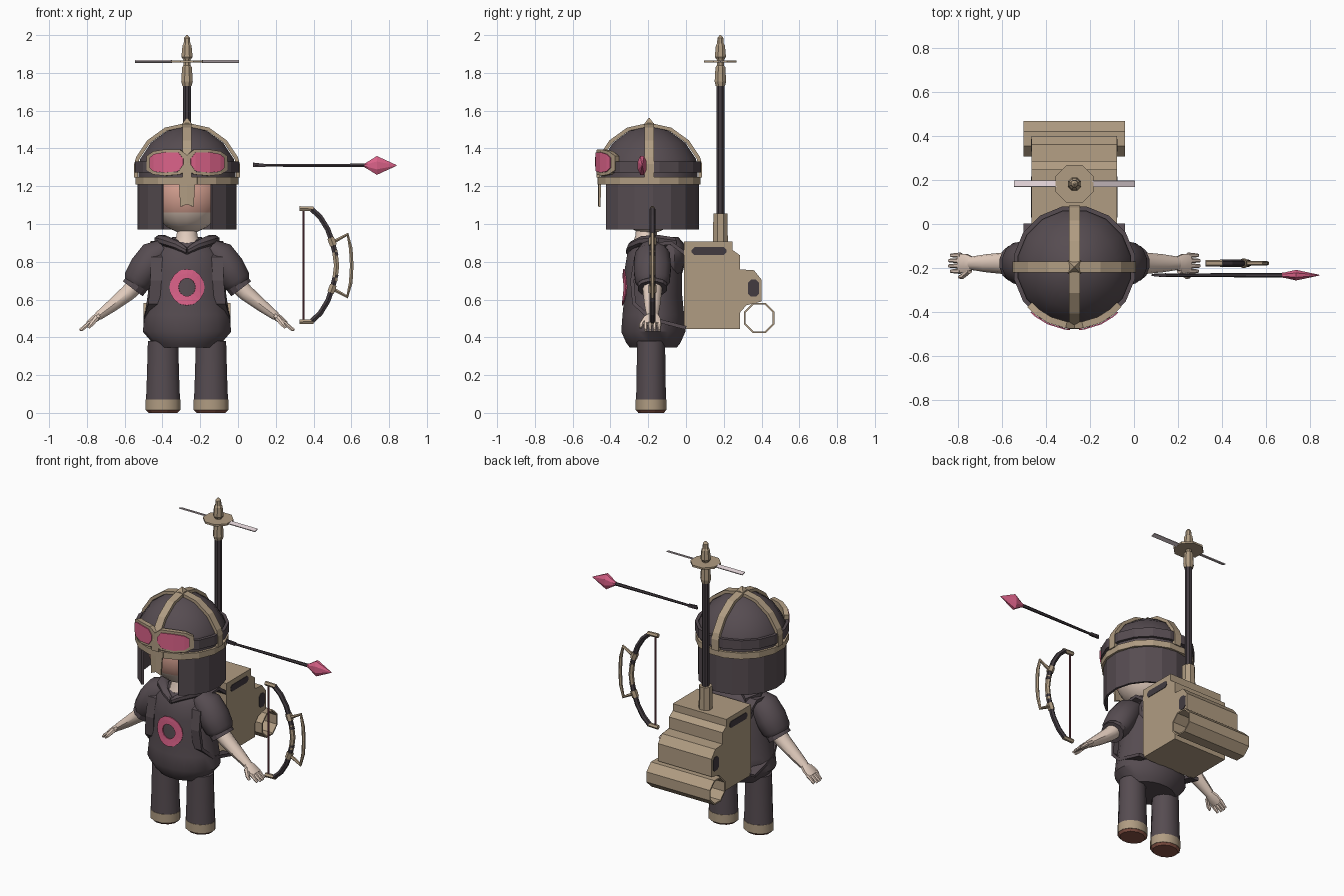
import bpy, bmesh, math
from mathutils import Vector

if "Cube" in bpy.data.objects:
    bpy.data.objects.remove(bpy.data.objects["Cube"])

X, Y, Z = Vector((1, 0, 0)), Vector((0, 1, 0)), Vector((0, 0, 1))
CX = -0.27      # figure's centre line
HY = -0.195     # helmet axis


def mat(name, r, g, b):
    m = bpy.data.materials.new(name)
    lin = [((c / 255 + 0.055) / 1.055) ** 2.4 for c in (r, g, b)]
    m.diffuse_color = (*lin, 1)
    m.use_nodes = True
    m.node_tree.nodes["Principled BSDF"].inputs["Base Color"].default_value = m.diffuse_color
    return m


DARK = mat("charcoal_cloth", 86, 76, 81)
BLACK = mat("dark_metal", 66, 59, 64)
TAN = mat("tan", 176, 156, 130)
SKIN = mat("skin", 230, 208, 193)
BLUSH = mat("blush_skin", 218, 164, 148)
PINK = mat("pink", 219, 98, 137)
SOLE = mat("sole_brown", 136, 84, 70)
BLADE = mat("pale_blade", 222, 208, 212)
STRING = mat("maroon_string", 120, 68, 80)


def finish(name, bm, *mats, smooth=False, thick=0, normals=True):
    if normals:
        bmesh.ops.recalc_face_normals(bm, faces=bm.faces)
    me = bpy.data.meshes.new(name)
    bm.to_mesh(me)
    bm.free()
    for m in mats:
        me.materials.append(m)
    if smooth:
        me.shade_smooth()
        me.set_sharp_from_angle(angle=math.radians(40))
    ob = bpy.data.objects.new(name, me)
    bpy.context.collection.objects.link(ob)
    if thick:
        mod = ob.modifiers.new("thickness", 'SOLIDIFY')
        mod.thickness, mod.offset = thick, 0
    return ob


def sweep(name, pts, radii, m, sides=8, up=Y, smooth=False, cap=True, thick=0):
    """Loft rings along a path; each radius is r or (across, along up)."""
    pts = [Vector(p) for p in pts]
    bm, rings = bmesh.new(), []
    k = 1.414 if sides == 4 else 1
    for i, (p, r) in enumerate(zip(pts, radii)):
        t = pts[min(i + 1, len(pts) - 1)] - pts[max(i - 1, 0)]
        u = up.cross(t).normalized()
        ru, rv = r if isinstance(r, tuple) else (r, r)
        angs = [(j + 0.5) * math.tau / sides for j in range(sides)]
        rings.append([bm.verts.new(p + u * (k * ru * math.cos(a)) + up * (k * rv * math.sin(a))) for a in angs])
    for a, b in zip(rings, rings[1:]):
        for j in range(sides):
            bm.faces.new((a[j], a[j - 1], b[j - 1], b[j]))
    if cap:
        bm.faces.new(rings[0])
        bm.faces.new(rings[-1])
    return finish(name, bm, m, smooth=smooth, thick=thick)


def lathe(name, prof, m, x=CX, y=HY, sides=8, **kw):
    """Upright part from (z, rx, ry) rings."""
    return sweep(name, [(x, y, p[0]) for p in prof], [(p[1], p[-1]) for p in prof], m, sides, **kw)


def extrude_x(name, prof, x0, x1, m):
    bm = bmesh.new()
    f = bm.faces.new([bm.verts.new((x0, y, z)) for y, z in prof])
    g = bmesh.ops.extrude_face_region(bm, geom=[f])
    bmesh.ops.translate(bm, vec=(x1 - x0, 0, 0), verts=[v for v in g["geom"] if isinstance(v, bmesh.types.BMVert)])
    return finish(name, bm, m)


def arc_plate(name, cols, r, m, thick, ry=None):
    """Plate wrapped on the helmet axis; cols = (degrees from front, z low, z high)."""
    bm = bmesh.new()
    prev = None
    for a, lo, hi in cols:
        a = math.radians(a)
        x, y = CX + r * math.sin(a), HY - (ry or r) * math.cos(a)
        cur = [bm.verts.new((x, y, lo)), bm.verts.new((x, y, hi))]
        if prev:
            bm.faces.new((prev[0], cur[0], cur[1], prev[1]))
        prev = cur
    return finish(name, bm, m, thick=thick, normals=False)


# hooded top
TORSO = [(.345, .165, .125), (.37, .185, .145), (.43, .237, .172), (.52, .227, .165), (.62, .211, .155),
         (.75, .2, .155), (.84, .18, .14), (.90, .13, .105), (.93, .07, .07)]
TY = -0.173
lathe("hooded_top", TORSO, DARK, y=TY, sides=20, smooth=True)
lathe("hood", [(.7, .08, .02), (.74, .14, .06), (.82, .165, .085), (.89, .14, .075), (.93, .08, .04)],
      DARK, y=-0.08, sides=14, smooth=True)
lathe("neck", [(.86, .05), (.9, .07), (.94, .058), (1.02, .05)], SKIN, y=-0.21, sides=10, smooth=True)


def torso_front(x, z):
    for a, b in zip(TORSO, TORSO[1:]):
        if a[0] <= z <= b[0]:
            f = (z - a[0]) / (b[0] - a[0])
            rx, ry = a[1] + f * (b[1] - a[1]), a[2] + f * (b[2] - a[2])
            return TY - ry * math.sqrt(max(0, 1 - (x / rx) ** 2))


# plain painted ring on the chest, following the cloth
bm = bmesh.new()
loops = []
for r in (.045, .07, .092):
    loop = []
    for j in range(16):
        a = j * math.tau / 16
        x, z = r * math.sin(a), .665 + r * 1.05 * math.cos(a)
        loop.append(bm.verts.new((CX + x, torso_front(x, z) - .004, z)))
    loops.append(loop)
for a, b in zip(loops, loops[1:]):
    for j in range(16):
        bm.faces.new((a[j], a[j - 1], b[j - 1], b[j]))
finish("chest_ring", bm, PINK, thick=.006)

# limbs, collar halves and pack straps, both sides
for s, side in ((-1, "right"), (1, "left")):
    lx = CX + s * .127
    lathe(side + "_sole", [(0, .08, .07), (.014, .092, .082)], SOLE, lx, -.185, 12)
    lathe(side + "_shoe", [(.014, .095, .084), (.07, .095, .084)], TAN, lx, -.185, 12, smooth=True)
    lathe(side + "_trouser_leg", [(.07, .093, .082), (.2, .088, .079), (.38, .083, .077)], DARK, lx, -.185, 12, smooth=True)

    def P(o, z, y=-.178):
        return (CX + s * o, y, z)
    sweep(side + "_sleeve", [P(.12, .87), P(.17, .835), P(.22, .765), P(.26, .7), P(.272, .68)],
          [(.055, .07), (.085, .095), (.09, .102), (.082, .095), (.068, .08)], DARK, 12, smooth=True)
    sweep(side + "_cuff", [P(.258, .695), P(.287, .657)], [(.068, .08)] * 2, DARK, 12)
    sweep(side + "_arm", [P(.26, .69), P(.31, .637), P(.4, .565), P(.47, .512)],
          [(.05, .055), (.045, .05), (.034, .041), (.024, .03)], SKIN, 10, smooth=True)
    sweep(side + "_palm", [P(.46, .52), P(.49, .497), P(.525, .47)],
          [(.022, .03), (.021, .045), (.015, .047)], SKIN, 8, smooth=True)
    for i in range(4):
        y = -.214 + i * .024
        tip = .572 - .008 * abs(i - 1.5)
        sweep(f"{side}_finger_{i}", [P(.515, .477, y), P(tip, .437, y)], [.013, .008], SKIN, 6)
    sweep(side + "_thumb", [P(.475, .507, -.21), P(.505, .47, -.236), P(.522, .45, -.24)], [.016, .013, .008], SKIN, 6)
    sweep(side + "_hood_edge", [P(0, .855, -.305), P(.05, .885, -.285), P(.115, .91, -.23), P(.135, .915, -.15), P(.1, .9, -.06)],
          [(.015, .02), (.025, .025), (.035, .028), (.04, .03), (.03, .03)], DARK, 8, up=Z, smooth=True)
    sweep(side + "_pack_strap", [P(.16, .84, 0), P(.16, .9, -.08), P(.16, .89, -.19), P(.16, .82, -.265),
          P(.165, .7, -.285), P(.175, .58, -.275), P(.2, .5, -.19), P(.2, .45, 0)],
          [(.01, .03)] * 8, DARK, 4, up=X)

# head, with a blush on the upper face
bm = bmesh.new()
bmesh.ops.create_uvsphere(bm, u_segments=16, v_segments=12, radius=1)
for v in bm.verts:
    v.co = (CX + v.co.x * .2, -.2 + v.co.y * .2, 1.17 + v.co.z * .22)
for f in bm.faces:
    f.material_index = 1 if f.calc_center_median().z > 1.07 else 0
finish("head", bm, SKIN, BLUSH, smooth=True)

# helmet
DOME = [(1.24, .262), (1.31, .262), (1.345, .252), (1.43, .195), (1.495, .105), (1.518, .004)]
lathe("helmet_dome", DOME, DARK, sides=16, smooth=True)
arch = [(r + .008, z + .006) for z, r in DOME]
arch = arch[:-1] + [(0, 1.526)] + [(-r, z) for r, z in arch[-2::-1]]
sweep("helmet_band_across", [(CX + r, HY, z) for r, z in arch], [(.01, .025)] * len(arch), TAN, 4)
sweep("helmet_band_lengthwise", [(CX, HY + r, z) for r, z in arch], [(.01, .025)] * len(arch), TAN, 4, up=X)
lathe("helmet_spike", [(1.51, .03), (1.53, .026), (1.562, .002)], TAN, sides=4)
full = [i * 22.5 + 11.25 for i in range(17)]
arc_plate("helmet_rim", [(a, 1.21, 1.25) for a in full], .27, TAN, .016)
arc_plate("goggle_strap", [(a, 1.272, 1.332) for a in full], .27, DARK, .02)
arc_plate("neck_curtain", [(30 + 300 * i / 14, .97, 1.225) for i in range(15)], .257, DARK, .014)
arc_plate("nose_guard", [(-9, 1.2, 1.25), (-7.5, 1.09, 1.245), (0, 1.105, 1.25), (7.5, 1.09, 1.245), (9, 1.2, 1.25)],
          .265, TAN, .012)
frame = [(8, 1.262, 1.395), (25, 1.255, 1.395), (40, 1.262, 1.385), (50, 1.285, 1.36)]
arc_plate("goggle_frame", [(-a, l, h) for a, l, h in frame[::-1]] + [(0, 1.285, 1.365)] + frame, .265, TAN, .03)
lens = [(4, 1.315, 1.345), (9, 1.28, 1.378), (25, 1.272, 1.38), (38, 1.278, 1.37), (44, 1.298, 1.35)]
arc_plate("goggle_lens_left", lens, .284, PINK, .006)
arc_plate("goggle_lens_right", [(-a, l, h) for a, l, h in lens[::-1]], .284, PINK, .006)

# backpack with open tube and side grilles
PACK = [(-.01, .445), (.285, .445), (.285, .53), (.32, .57), (.4, .59), (.4, .705), (.36, .755), (.285, .76),
        (.285, .835), (.247, .862), (.247, .908), (-.01, .908)]
extrude_x("backpack", PACK, -.465, -.077, TAN)
sweep("backpack_tube", [(-.5, .387, .502), (-.04, .387, .502)], [.082] * 2, TAN, 8, cap=False, thick=.01)


def capsule(y0, y1, z0, z1, c=.015):
    return [(y0 + c, z0), (y1 - c, z0), (y1, z0 + c), (y1, z1 - c), (y1 - c, z1), (y0 + c, z1), (y0, z1 - c), (y0, z0 + c)]


for x, side in ((-.468, "right"), (-.077, "left")):
    extrude_x(side + "_upper_grille", capsule(.03, .215, .835, .877), x, x + .003, BLACK)
    extrude_x(side + "_rear_grille", capsule(.328, .386, .615, .705), x, x + .003, BLACK)

# mast and rotor
MY = .182
lathe("mast_socket", [(.9, .043), (1.055, .04)], TAN, y=MY)
lathe("mast_pole", [(1.05, .023), (1.74, .023)], BLACK, y=MY)
lathe("rotor_neck", [(1.73, .026), (1.755, .033), (1.83, .028), (1.84, .02), (1.9, .02)], TAN, y=MY)
lathe("rotor_disc", [(1.854, .093), (1.866, .093)], TAN, y=MY)
lathe("rotor_spinner", [(1.87, .022), (1.885, .032), (1.945, .026), (1.955, .019), (1.985, .017), (2.0, .004)], TAN, y=MY)
for s in (-1, 1):
    b = sweep("rotor_blade", [(s * .08, 0, 0), (s * .275, 0, 0)], [(.003, .014)] * 2, BLADE, 4)
    b.location = (CX, MY, 1.86)
    b.rotation_euler.x = s * .3

# arrow
AY, AZ = -.232, 1.31
sweep("arrow_shaft", [(.09, AY, AZ), (.69, AY, AZ)], [.007, .011], BLACK, 6)
sweep("arrow_nock", [(.08, AY, AZ + .003), (.145, AY, AZ)], [(.012, .004), (.008, .009)], BLACK, 4)
b = sweep("arrow_head", [(.67, AY, AZ), (.685, AY, AZ), (.735, AY, AZ), (.84, AY, AZ)],
          [.012, (.02, .014), (.054, .026), .002], PINK, 8)

# bow
BY = -.178


def bow(name, pts, r, m, sides=6):
    return sweep(name, [(x, BY, z) for x, z in pts], [r] * len(pts), m, sides)


bow("bow_string", [(.347, .48), (.347, 1.085)], .006, STRING)
bow("bow_grip", [(.512, .86), (.522, .78), (.512, .70)], .016, TAN)
bow("bow_guard", [(.505, .905), (.58, .945), (.597, .87), (.602, .78), (.597, .69), (.578, .615), (.505, .655)], .011, TAN)
for s, end in ((1, "upper"), (-1, "lower")):
    def M(pts):
        return [(x, .782 + s * z) for x, z in pts]
    bow(end + "_bow_tip", M([(.325, .3), (.4, .298)]), .014, TAN)
    bow(end + "_bow_limb", M([(.39, .296), (.435, .255), (.475, .19), (.5, .12), (.518, .05)]), .016, BLACK)
    bow(end + "_bow_collar", M([(.49, .145), (.505, .105)]), .021, TAN)
